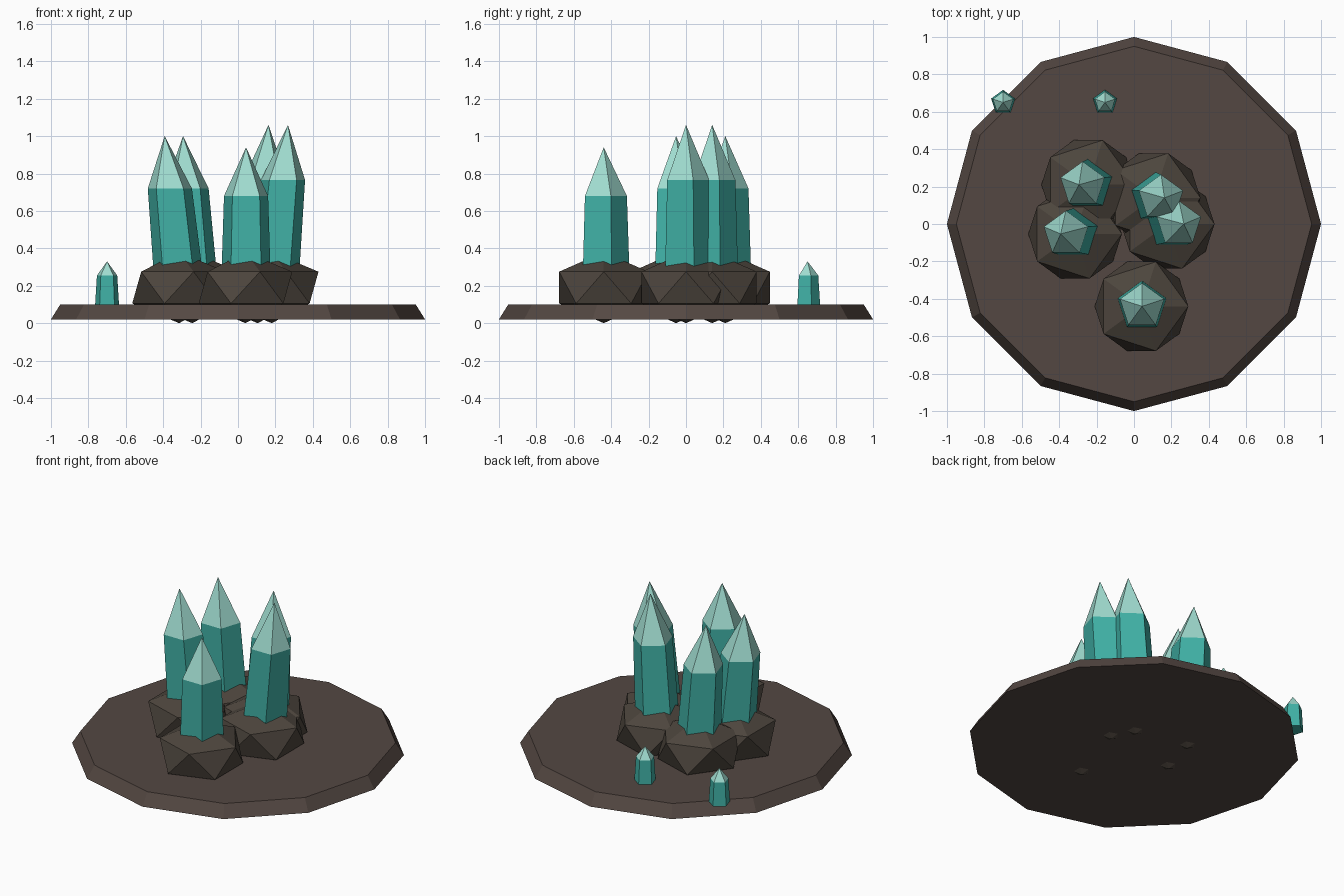
import bpy, bmesh
from math import sin, cos, pi
from mathutils import Vector, Matrix

cube = bpy.data.objects.get("Cube")
if cube:
    bpy.data.objects.remove(cube, do_unlink=True)


def material(name, rgb):
    m = bpy.data.materials.new(name)
    m.use_nodes = True
    color = (*rgb, 1)
    m.diffuse_color = color
    m.node_tree.nodes["Principled BSDF"].inputs["Base Color"].default_value = color
    return m


earth = material("earth_brown", (0.088, 0.064, 0.055))
stone = material("stone_brown", (0.074, 0.060, 0.047))
teal = material("crystal_teal", (0.051, 0.434, 0.376))
pale = material("crystal_pale_tip", (0.352, 0.716, 0.631))


def finish(name, bm, *mats):
    bmesh.ops.recalc_face_normals(bm, faces=bm.faces[:])
    mesh = bpy.data.meshes.new(name)
    bm.to_mesh(mesh)
    bm.free()
    for m in mats:
        mesh.materials.append(m)
    obj = bpy.data.objects.new(name, mesh)
    bpy.context.collection.objects.link(obj)
    return obj


def ring(bm, center, radius, sides):
    # First corner points to the back (+y)
    return [bm.verts.new(center + Vector((-sin(a), cos(a), 0)) * radius)
            for a in (2 * pi * i / sides for i in range(sides))]


def bridge(bm, low, high):
    n = len(low)
    for i in range(n):
        j = (i + 1) % n
        bm.faces.new((low[i], low[j], high[j], high[i]))


def crystal(name, base, shoulder_z, tip, r_base, r_shoulder):
    """Tapered five-sided column with a pale pointed cap."""
    base, tip = Vector(base), Vector(tip)
    shoulder = base.lerp(tip, (shoulder_z - base.z) / (tip.z - base.z))
    bm = bmesh.new()
    low = ring(bm, base, r_base, 5)
    high = ring(bm, shoulder, r_shoulder, 5)
    bm.faces.new(low)
    bridge(bm, low, high)
    apex = bm.verts.new(tip)
    for i in range(5):
        bm.faces.new((high[i], high[(i + 1) % 5], apex)).material_index = 1
    finish(name, bm, teal, pale)


def rock(name, x, y):
    """Flattened icosahedron partly sunk into the ground."""
    bm = bmesh.new()
    squash = Matrix.Translation((x, y, 0.19)) @ Matrix.Diagonal((0.28, 0.28, 0.19, 1))
    bmesh.ops.create_icosphere(bm, subdivisions=1, radius=1, matrix=squash)
    finish(name, bm, stone)


# Ground disc with a sloping rim
bm = bmesh.new()
bottom = ring(bm, Vector((0, 0, 0.02)), 1.0, 12)
top = ring(bm, Vector((0, 0, 0.10)), 0.95, 12)
bm.faces.new(bottom)
bm.faces.new(top)
bridge(bm, bottom, top)
finish("ground_disc", bm, earth)

# Large crystals on rocks: rock x, base x, tip x, y, shoulder z, tip z
clusters = {
    "left_front": (-0.315, -0.313, -0.392, -0.053, 0.72, 1.0),
    "left_back": (-0.245, -0.24, -0.294, 0.21, 0.72, 1.0),
    "front": (0.04, 0.043, 0.043, -0.44, 0.68, 0.94),
    "right_back": (0.105, 0.11, 0.163, 0.14, 0.765, 1.06),
    "right_front": (0.18, 0.19, 0.267, 0.0, 0.765, 1.06),
}
for label, (rx, bx, tx, y, shoulder_z, tip_z) in clusters.items():
    rock("rock_" + label, rx, y)
    crystal("crystal_" + label, (bx, y, 0.2), shoulder_z, (tx, y, tip_z), 0.14, 0.124)

# Small crystals at the back
for label, x in (("outer", -0.70), ("inner", -0.155)):
    crystal("small_crystal_" + label, (x, 0.65, 0.10), 0.255, (x, 0.65, 0.33), 0.067, 0.057)
